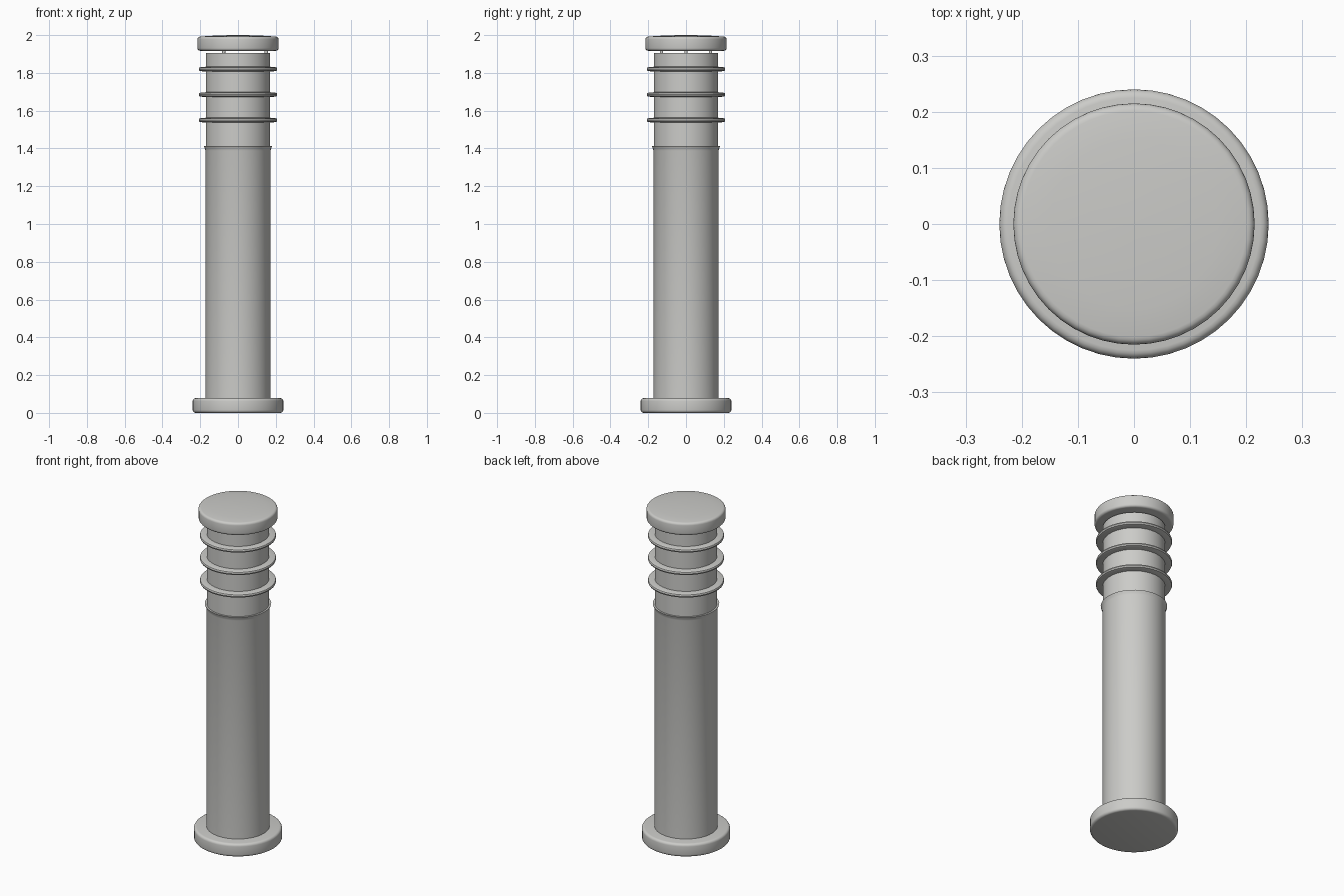
import bpy, bmesh, math

cube = bpy.data.objects.get("Cube")
if cube:
    bpy.data.objects.remove(cube, do_unlink=True)

SEGMENTS = 48

# One grey finish for the whole lamp post
grey = bpy.data.materials.new("light grey metal")
grey.use_nodes = True
colour = (0.6, 0.6, 0.58, 1)
grey.diffuse_color = colour
grey.node_tree.nodes["Principled BSDF"].inputs["Base Color"].default_value = colour


def lathe(name, profile, centre=(0, 0), segments=SEGMENTS):
    """Spin a list of (radius, height) points; open ends are capped."""
    bm = bmesh.new()
    rings = []
    for r, z in profile:
        rings.append([bm.verts.new((centre[0] + r * math.cos(a), centre[1] + r * math.sin(a), z))
                      for a in (2 * math.pi * i / segments for i in range(segments))])
    for low, high in zip(rings, rings[1:]):
        for i in range(segments):
            j = (i + 1) % segments
            bm.faces.new((low[i], low[j], high[j], high[i]))
    bm.faces.new(rings[0][::-1])
    bm.faces.new(rings[-1])
    bmesh.ops.recalc_face_normals(bm, faces=bm.faces)
    mesh = bpy.data.meshes.new(name)
    bm.to_mesh(mesh)
    bm.free()
    mesh.materials.append(grey)
    obj = bpy.data.objects.new(name, mesh)
    bpy.context.collection.objects.link(obj)
    bpy.ops.object.select_all(action='DESELECT')
    obj.select_set(True)
    bpy.context.view_layer.objects.active = obj
    bpy.ops.object.shade_smooth_by_angle(angle=math.radians(40))
    return obj


def rounded_disc(radius, bottom, top, bevel, steps=4):
    """Profile of a disc with rounded upper and lower edges."""
    arc = [math.pi / 2 * i / steps for i in range(steps + 1)]
    lower = [(radius - bevel + bevel * math.sin(a), bottom + bevel - bevel * math.cos(a)) for a in arc]
    upper = [(radius - bevel + bevel * math.cos(a), top - bevel + bevel * math.sin(a)) for a in arc]
    return lower + upper


# Foot and main tube with a flared lip
lathe("base_plate", rounded_disc(0.24, 0, 0.078, 0.015))
lathe("main_tube", [(0.172, 0.07), (0.172, 1.388), (0.175, 1.398), (0.181, 1.412), (0.17, 1.412)])

# Lamp housing and its louvre rings
lathe("lamp_housing", [(0.17, 1.4), (0.17, 1.905)])
for index, z in enumerate((1.55, 1.685, 1.82)):
    lathe(f"louvre_ring_{index + 1}",
          [(0.165, z - 0.013), (0.195, z - 0.011), (0.205, z - 0.008), (0.208, z),
           (0.205, z + 0.008), (0.195, z + 0.011), (0.165, z + 0.013)])

# Three pins that carry the cap
for index in range(3):
    angle = 2 * math.pi * index / 3
    lathe(f"cap_pin_{index + 1}", [(0.009, 1.9), (0.009, 1.925)],
          (0.15 * math.cos(angle), 0.15 * math.sin(angle)), 12)

# Cap with a very shallow dome
lathe("cap", rounded_disc(0.215, 1.917, 1.992, 0.014)
      + [(0.15, 1.996), (0.08, 1.999), (0.01, 2.0)])
